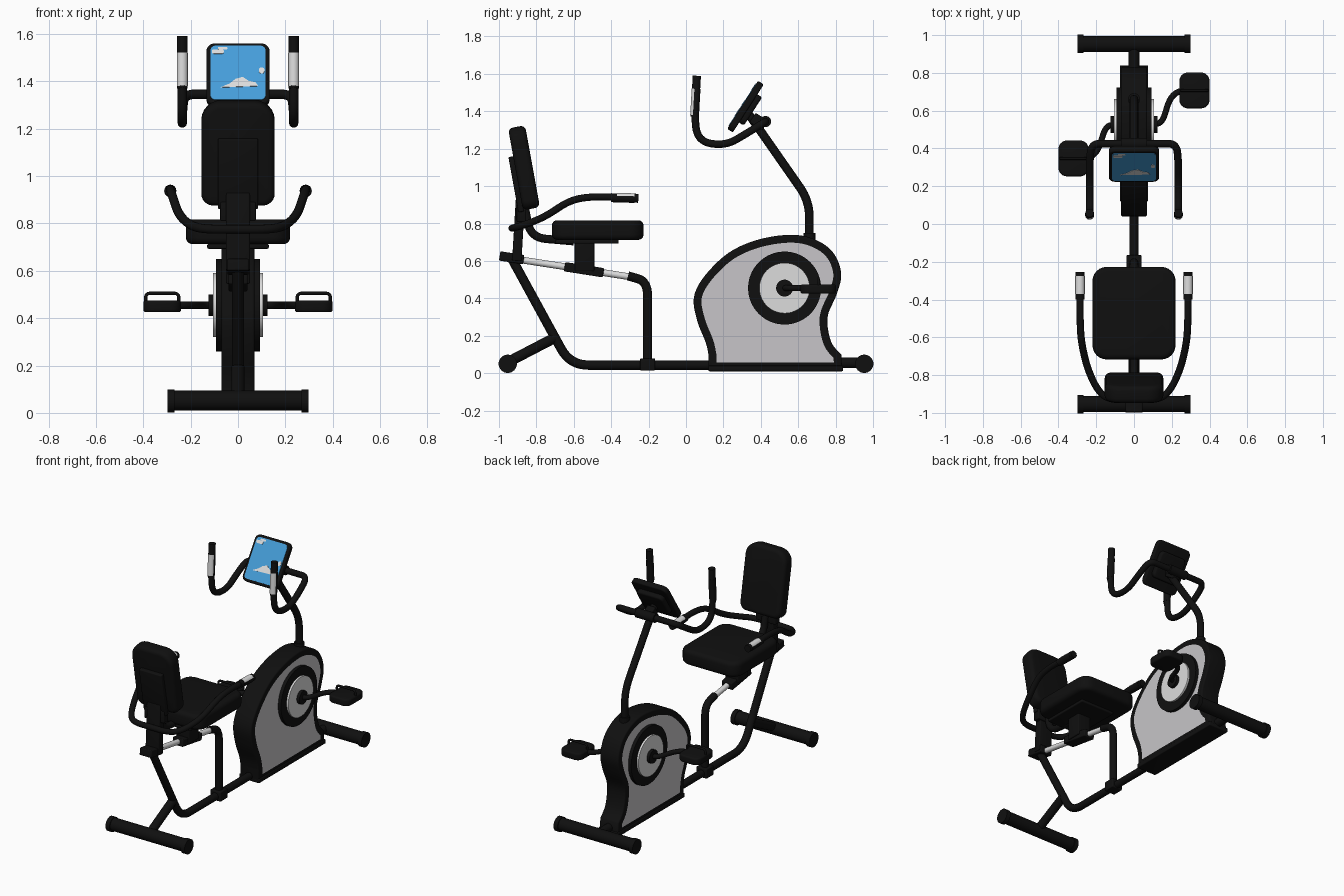
import bpy, bmesh
from math import pi, cos, sin, radians
from mathutils import Vector, Euler

if "Cube" in bpy.data.objects:
    bpy.data.objects.remove(bpy.data.objects["Cube"])


def material(name, color):
    m = bpy.data.materials.new(name)
    m.use_nodes = True
    m.diffuse_color = (*color, 1)
    m.node_tree.nodes["Principled BSDF"].inputs["Base Color"].default_value = (*color, 1)
    return m


BLACK = material("matte_black", (0.005, 0.005, 0.005))
GREY = material("panel_grey", (0.57, 0.56, 0.58))
LIGHT = material("light_silver", (0.72, 0.72, 0.72))
BLUE = material("screen_blue", (0.06, 0.34, 0.70))


def finish(bm, name, mats, loc=(0, 0, 0), rot=(0, 0, 0)):
    bmesh.ops.recalc_face_normals(bm, faces=bm.faces)
    mesh = bpy.data.meshes.new(name)
    bm.to_mesh(mesh)
    bm.free()
    ob = bpy.data.objects.new(name, mesh)
    bpy.context.collection.objects.link(ob)
    for m in mats:
        mesh.materials.append(m)
    ob.location, ob.rotation_euler = loc, rot
    bpy.ops.object.select_all(action="DESELECT")
    ob.select_set(True)
    bpy.context.view_layer.objects.active = ob
    bpy.ops.object.shade_smooth_by_angle(angle=radians(40))
    return ob


def prism(name, outline, depth, mats, loc=(0, 0, 0), rot=(0, 0, 0), edge=0, inset=0):
    """Outline in local XZ, thickened along local Y, with rounded rims."""
    bm = bmesh.new()
    rings = [[bm.verts.new((x, y, z)) for x, z in outline] for y in (-depth / 2, depth / 2)]
    caps = [bm.faces.new(r) for r in rings]
    n = len(outline)
    for i in range(n):
        j = (i + 1) % n
        bm.faces.new((rings[0][i], rings[0][j], rings[1][j], rings[1][i]))
    bmesh.ops.recalc_face_normals(bm, faces=bm.faces)
    if inset:
        bmesh.ops.inset_individual(bm, faces=caps, thickness=inset, use_even_offset=True)
        for f in caps:
            f.material_index = 1
    if edge:
        rims = [e for e in bm.edges if e.calc_face_angle(0) > radians(60)]
        bmesh.ops.bevel(bm, geom=rims, offset=edge, segments=4, profile=0.5, affect="EDGES")
    return finish(bm, name, mats, loc, rot)


def rounded(w, h, low, top=None):
    """Rounded rectangle with separate bottom and top corner radii."""
    top = top or low
    pts = []
    for k, (sx, sz, r) in enumerate(((1, 1, top), (-1, 1, top), (-1, -1, low), (1, -1, low))):
        for i in range(7):
            a = (k + i / 6) * pi / 2
            pts.append((sx * (w / 2 - r) + r * cos(a), sz * (h / 2 - r) + r * sin(a)))
    return pts


def box(name, size, loc, rot=(0, 0, 0), mat=BLACK, edge=0.006):
    w, d, h = size
    shape = [(-w / 2, -h / 2), (w / 2, -h / 2), (w / 2, h / 2), (-w / 2, h / 2)]
    return prism(name, shape, d, [mat], loc, rot, edge)


def rod(name, a, b, r, mat=BLACK, accent=None, sides=32):
    """Cylinder from a to b; faces towards the accent direction turn silver."""
    a, b = Vector(a), Vector(b)
    rot = (b - a).to_track_quat("Z", "Y")
    bm = bmesh.new()
    bmesh.ops.create_cone(bm, cap_ends=True, segments=sides, radius1=r, radius2=r, depth=(b - a).length)
    if accent:
        for f in bm.faces:
            f.material_index = int((rot @ f.normal).dot(Vector(accent)) > 0.3)
    return finish(bm, name, [mat, LIGHT], (a + b) / 2, rot.to_euler())


def tube(name, pts, r, bend=0.1):
    """Round tube along a path whose corners are filleted."""
    pts = [Vector(p) for p in pts]
    path = [pts[0]]
    for p, c, n in zip(pts, pts[1:], pts[2:]):
        s = c + (p - c).normalized() * min(bend, (p - c).length * 0.49)
        e = c + (n - c).normalized() * min(bend, (n - c).length * 0.49)
        for i in range(9):
            t = i / 8
            path.append(s * (1 - t) ** 2 + c * 2 * t * (1 - t) + e * t * t)
    path.append(pts[-1])
    cu = bpy.data.curves.new(name, "CURVE")
    cu.dimensions, cu.bevel_depth, cu.bevel_resolution, cu.use_fill_caps = "3D", r, 4, True
    sp = cu.splines.new("POLY")
    sp.points.add(len(path) - 1)
    for q, v in zip(sp.points, path):
        q.co = (*v, 1)
    cu.materials.append(BLACK)
    ob = bpy.data.objects.new(name, cu)
    bpy.context.collection.objects.link(ob)


def mirrored(half):
    return half + [(-x, y, z) for x, y, z in reversed(half)]


def catmull(pts, steps=5):
    pts = [Vector(p) for p in pts]
    ext = [pts[0]] + pts + [pts[-1]]
    out = []
    for a, b, c, d in zip(ext, ext[1:], ext[2:], ext[3:]):
        for i in range(steps):
            t = i / steps
            out.append(b + (c - a) * t / 2 + (2 * a - 5 * b + 4 * c - d) * t * t / 2
                       + (3 * b - a - 3 * c + d) * t ** 3 / 2)
    return out + [pts[-1]]


# Flywheel housing with grey side panels
shape = catmull([(0.83, 0.10), (0.775, 0.17), (0.757, 0.30), (0.805, 0.42), (0.83, 0.53), (0.79, 0.64),
                 (0.70, 0.71), (0.57, 0.74), (0.39, 0.715), (0.23, 0.645), (0.10, 0.52), (0.042, 0.405),
                 (0.06, 0.28), (0.105, 0.165), (0.12, 0.10)])
prism("flywheel_housing", [(0.12, 0.015), (0.835, 0.015)] + [tuple(p) for p in shape], 0.14,
      [BLACK, GREY], rot=(0, 0, pi / 2), edge=0.01, inset=0.042)
box("housing_foot", (0.15, 0.72, 0.03), (0, 0.48, 0.025))
AY, AZ = 0.527, 0.455
for name, r, half, mat in (("crank_ring", 0.195, 0.092, BLACK), ("crank_disc", 0.135, 0.105, LIGHT),
                           ("crank_hub", 0.045, 0.125, BLACK)):
    rod(name, (-half, AY, AZ), (half, AY, AZ), r, mat, sides=64)

# Cranks and pedals
for s, side in ((1, "left"), (-1, "right")):
    py = AY + s * 0.18
    tube(side + "_crank", [(s * 0.1, AY, AZ), (s * 0.15, AY + s * 0.01, AZ), (s * 0.19, AY + s * 0.14, AZ),
                           (s * 0.24, py, AZ), (s * 0.3, py, AZ)], 0.016, 0.05)
    prism(side + "_pedal", rounded(0.16, 0.19, 0.045), 0.05, [BLACK], (s * 0.32, py, 0.45),
          (pi / 2, 0, 0), edge=0.012)
    tube(side + "_pedal_strap", [(s * x, py, z) for x, z in ((0.25, 0.46), (0.25, 0.505), (0.39, 0.505),
                                                             (0.39, 0.46))], 0.007, 0.02)

# Floor stabilisers
for y, end in ((-0.953, "seat"), (0.953, "drive")):
    rod(end + "_stabiliser", (-0.28, y, 0.052), (0.28, y, 0.052), 0.042)
    for s in (-1, 1):
        rod(end + "_stabiliser_cap", (s * 0.268, y, 0.05), (s * 0.298, y, 0.05), 0.049)
rod("drive_stabiliser_link", (0, 0.8, 0.055), (0, 0.95, 0.055), 0.028)
rod("seat_stabiliser_strut", (0, -0.95, 0.06), (0, -0.70, 0.19), 0.028)

# Frame tubes and seat rail
tube("main_frame", [(0, 0.2, 0.043), (0, -0.62, 0.043), (0, -0.93, 0.61)], 0.025, 0.1)
tube("front_post", [(0, -0.205, 0.04), (0, -0.205, 0.49), (0, -0.31, 0.52)], 0.024, 0.08)
box("post_collar", (0.08, 0.08, 0.065), (0, -0.205, 0.047))
rod("seat_rail", (0, -0.28, 0.512), (0, -0.93, 0.613), 0.018, LIGHT)
tilt = (-0.155, 0, 0)
box("rail_slider", (0.08, 0.21, 0.05), (0, -0.545, 0.553), tilt)
box("rail_bracket", (0.09, 0.13, 0.05), (0, -0.932, 0.617), tilt)

# Seat
box("seat_post", (0.1, 0.105, 0.17), (0, -0.543, 0.63))
box("seat_plate", (0.26, 0.34, 0.02), (0, -0.53, 0.703))
prism("seat_cushion", rounded(0.44, 0.49, 0.075), 0.105, [BLACK], (0, -0.472, 0.765),
      (pi / 2, 0, 0), edge=0.028)

# Backrest and its supports
lean = (0.18, 0, 0)
prism("backrest_cushion", rounded(0.31, 0.445, 0.05, 0.085), 0.092, [BLACK], (0, -0.866, 1.098),
      lean, edge=0.026)
box("backrest_plate", (0.17, 0.03, 0.3), (0, -0.908, 1.01), lean)
box("backrest_post", (0.10, 0.05, 0.33), (0, -0.895, 0.765), (-0.06, 0, 0))
tube("backrest_brace", [(0, -0.865, 0.9), (0, -0.83, 0.725), (0, -0.60, 0.705)], 0.022, 0.08)
box("backrest_crosspiece", (0.15, 0.05, 0.08), (0, -0.88, 0.85))

# Side handles beside the seat
tube("seat_handles", mirrored([(0.286, -0.26, 0.935), (0.286, -0.50, 0.945), (0.28, -0.62, 0.925),
                               (0.25, -0.755, 0.835), (0.2, -0.87, 0.79), (0.14, -0.93, 0.775)]), 0.019, 0.07)
for s in (-1, 1):
    x = s * 0.286
    rod("seat_grip", (x, -0.255, 0.935), (x, -0.40, 0.938), 0.024)
    rod("seat_grip_sensor", (x, -0.275, 0.936), (x, -0.37, 0.938), 0.0255, accent=(0, 0, 1))

# Mast and handlebar
tube("mast", [(0, 0.66, 0.66), (0, 0.66, 0.92), (0, 0.325, 1.40)], 0.023, 0.09)
rod("mast_collar", (0, 0.66, 0.68), (0, 0.66, 0.75), 0.032)
tube("handlebar", mirrored([(0.235, 0.057, 1.585), (0.235, 0.045, 1.40), (0.235, 0.06, 1.24),
                            (0.235, 0.21, 1.215), (0.235, 0.33, 1.285), (0.225, 0.425, 1.345),
                            (0.14, 0.425, 1.345)]), 0.02, 0.09)
rod("handlebar_clamp", (-0.07, 0.425, 1.345), (0.07, 0.425, 1.345), 0.03)
box("clamp_block", (0.06, 0.08, 0.06), (0, 0.39, 1.345), (-0.57, 0, 0))
for s in (-1, 1):
    x = s * 0.235
    rod("handlebar_grip", (x, 0.058, 1.59), (x, 0.045, 1.37), 0.022)
    rod("handlebar_sensor", (x, 0.054, 1.52), (x, 0.046, 1.38), 0.0235, accent=(0, -1, 0))

# Console with screen and clouds
face = Euler((-0.574, 0, 0))
centre = Vector((0, 0.318, 1.425))


def on_console(name, outline, y, depth, mat, edge=0):
    prism(name, outline, depth, [mat], centre + face.to_matrix() @ Vector((0, y, 0)), face, edge)


on_console("console_body", rounded(0.266, 0.305, 0.035), 0, 0.036, BLACK, 0.008)
on_console("console_back", rounded(0.2, 0.18, 0.03), 0.028, 0.04, BLACK, 0.012)
on_console("screen", rounded(0.232, 0.272, 0.022), -0.018, 0.006, BLUE)
on_console("screen_cloud", [(-0.075, -0.075), (0.085, -0.068), (0.075, -0.05), (0.045, -0.042),
                            (0.02, -0.022), (-0.01, -0.032), (-0.035, -0.055)], -0.021, 0.004, LIGHT)
for cx, cz, w, h in ((-0.085, 0.105, 0.05, 0.02), (-0.065, 0.122, 0.04, 0.012), (0.1, 0.01, 0.022, 0.03)):
    on_console("screen_wisp", [(cx + a, cz + b) for a, b in rounded(w, h, h / 3)], -0.021, 0.004, LIGHT)
